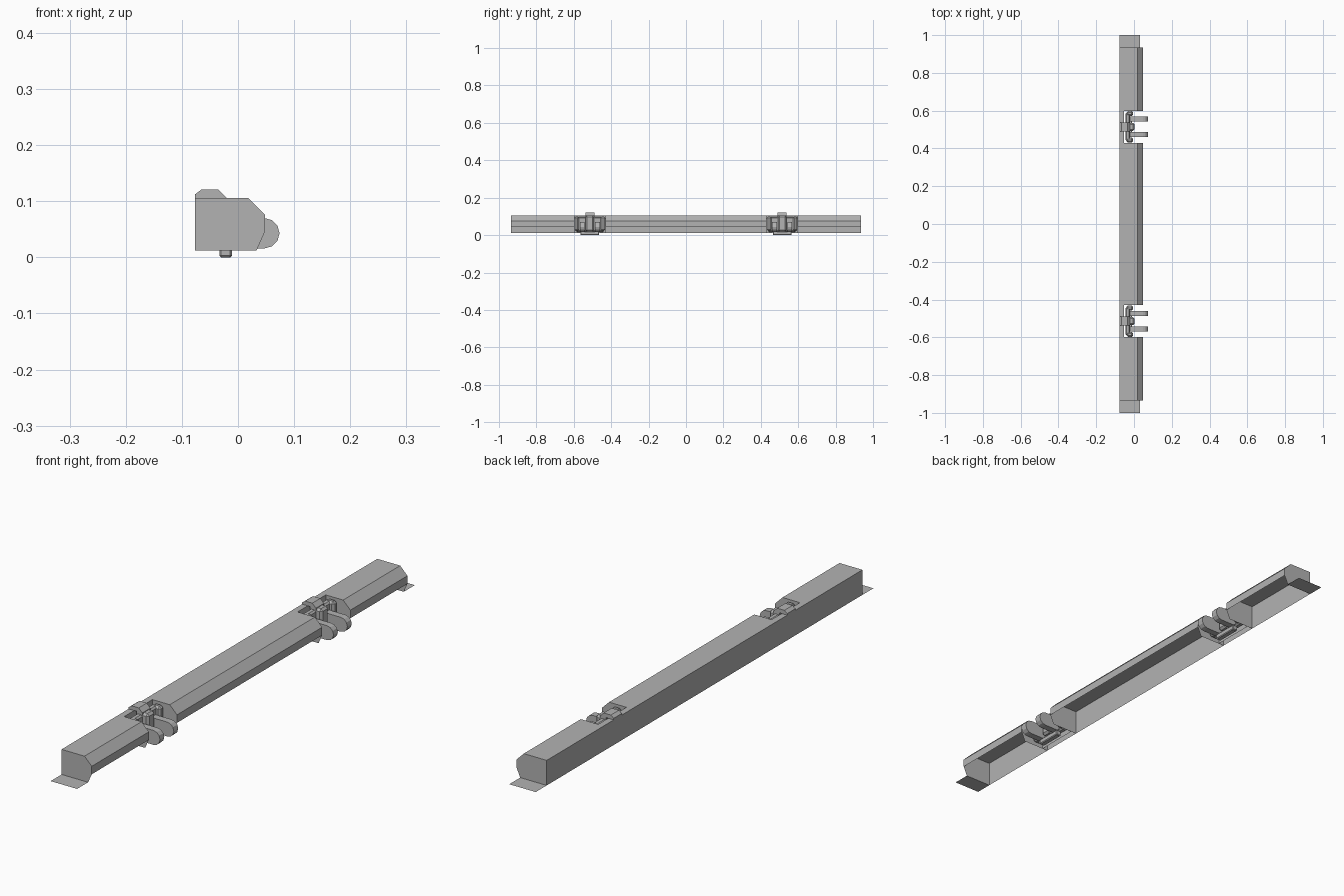
import bpy, bmesh, math

cube = bpy.data.objects.get("Cube")
if cube:
    bpy.data.objects.remove(cube, do_unlink=True)

grey = bpy.data.materials.new("plain_grey")
grey.use_nodes = True
grey.diffuse_color = (0.45, 0.45, 0.45, 1)
grey.node_tree.nodes["Principled BSDF"].inputs["Base Color"].default_value = grey.diffuse_color


def finish(name, bm):
    mesh = bpy.data.meshes.new(name)
    bm.to_mesh(mesh)
    bm.free()
    mesh.materials.append(grey)
    obj = bpy.data.objects.new(name, mesh)
    bpy.context.collection.objects.link(obj)
    return obj


def prism(name, profile, y0, y1, caps=True, closed=True):
    """Sweep an (x, z) profile along y; an open profile leaves its last side off."""
    bm = bmesh.new()
    front = [bm.verts.new((x, y0, z)) for x, z in profile]
    back = [bm.verts.new((x, y1, z)) for x, z in profile]
    n = len(profile)
    for i in range(n if closed else n - 1):
        j = (i + 1) % n
        bm.faces.new((front[i], back[i], back[j], front[j]))
    if caps:
        bm.faces.new(front)
        bm.faces.new(back[::-1])
    if closed:
        bmesh.ops.recalc_face_normals(bm, faces=bm.faces)
    return finish(name, bm)


def box(name, x0, x1, y0, y1, z0, z1, bevel=0):
    obj = prism(name, [(x0, z0), (x0, z1), (x1, z1), (x1, z0)], y0, y1)
    if bevel:
        mod = obj.modifiers.new("chamfer", "BEVEL")
        mod.width = bevel
        mod.segments = 1
    return obj


LEFT, BACK, BASE, TOP, END = -0.077, -0.054, 0.012, 0.106, 0.935
NOTCH0, NOTCH1 = 0.43, 0.597

# Hollow housing: wall, roof, chamfer and short lip, open underneath
wall = [(LEFT, BASE), (LEFT, TOP)]
upper = [(0.018, TOP), (0.048, 0.076), (0.048, 0.046)]
end_shape = wall + upper + [(0.033, BASE)]


def end_wall(name, y, facing):
    bm = bmesh.new()
    face = bm.faces.new([bm.verts.new((x, y, z)) for x, z in end_shape])
    face.normal_update()
    if face.normal.y * facing < 0:
        face.normal_flip()
    finish(name, bm)


for i, (y0, y1) in enumerate([(-END, -NOTCH1), (-NOTCH0, NOTCH0), (NOTCH1, END)]):
    prism(f"housing_{i}", wall + upper, y0, y1, caps=False, closed=False)
    end_wall(f"housing_front_wall_{i}", y0, -1)
    end_wall(f"housing_back_wall_{i}", y1, 1)

for side, tag in ((-1, "front"), (1, "back")):
    # Thin flap at each end
    y0, y1 = sorted((side * END, side))
    prism(f"{tag}_flap", [(LEFT, BASE), (0.033, BASE)], y0, y1, caps=False, closed=False)

    # Recess behind each clamp
    y0, y1 = sorted((side * NOTCH0, side * NOTCH1))
    prism(f"{tag}_recess", wall + [(BACK, TOP), (BACK, BASE)], y0, y1,
          caps=False, closed=False)

    # Clamp body
    c = side * 0.514
    box(f"{tag}_clamp_plate", -0.045, -0.02, c - 0.075, c + 0.075, 0.018, 0.098, 0.006)
    box(f"{tag}_clamp_foot", -0.033, -0.011, c - 0.05, c + 0.05, 0, 0.02, 0.003)
    box(f"{tag}_clamp_post", -0.04, 0.002, c - 0.022, c + 0.022, 0.02, 0.104, 0.008)

    # Clip hooked over the roof
    clip = [(LEFT, TOP), (LEFT, 0.112), (-0.065, 0.121), (-0.035, 0.121),
            (-0.02, TOP), (-0.02, 0.08), (-0.045, 0.08), (-0.045, TOP)]
    prism(f"{tag}_clip", clip, c - 0.024, c + 0.024)

    # Pair of rounded arms
    nose = [(0.047 + 0.027 * math.cos(a), 0.043 + 0.027 * math.sin(a))
            for a in (math.radians(90 - 30 * k) for k in range(7))]
    arm = [(-0.035, 0.07)] + nose + [(-0.01, 0.016), (-0.035, 0.03)]
    for k in (-1, 1):
        m = c + k * 0.041
        prism(f"{tag}_arm_{'a' if k < 0 else 'b'}", arm, m - 0.013, m + 0.013)
        # Upright rib beside the post
        m = c + k * 0.07
        box(f"{tag}_rib_{'a' if k < 0 else 'b'}", -0.04, -0.004,
            m - 0.013, m + 0.013, 0.022, 0.1, 0.008)
